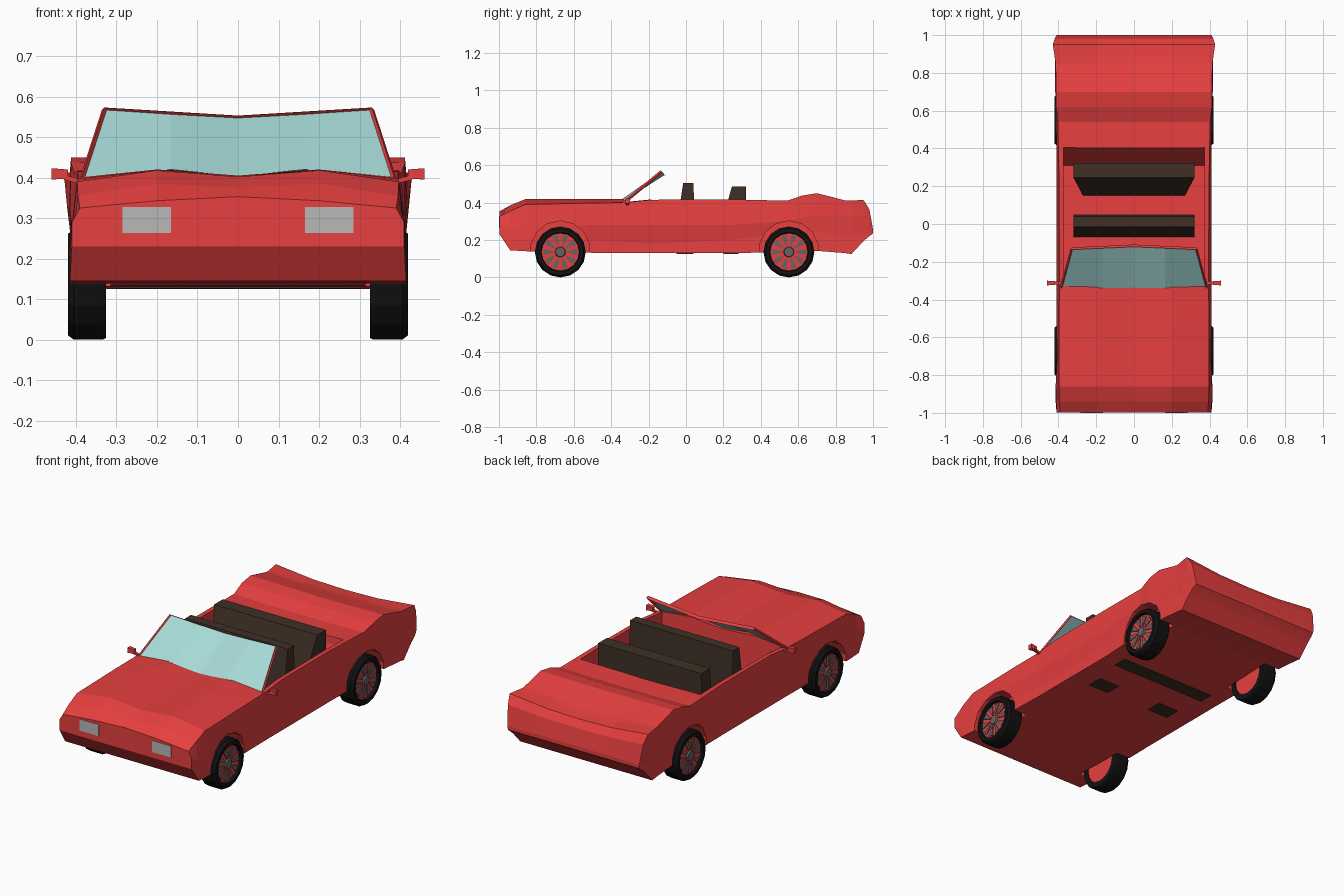
import bpy, bmesh
from math import sin, cos, pi

if "Cube" in bpy.data.objects:
    bpy.data.objects.remove(bpy.data.objects["Cube"])


def material(name, r, g, b):
    m = bpy.data.materials.new(name)
    m.diffuse_color = (r, g, b, 1)
    m.use_nodes = True
    m.node_tree.nodes["Principled BSDF"].inputs["Base Color"].default_value = m.diffuse_color
    return m


RED = material("red_paint", 0.8, 0.05, 0.05)
BLACK = material("tyre_black", 0.006, 0.006, 0.006)
BROWN = material("seat_brown", 0.05, 0.03, 0.02)
GLASS = material("glass", 0.38, 0.7, 0.68)
GREY = material("lamp_grey", 0.48, 0.48, 0.48)
STEEL = material("spoke_grey", 0.13, 0.13, 0.13)


def make(name, verts, faces, mat):
    me = bpy.data.meshes.new(name)
    me.from_pydata(verts, [], faces)
    bm = bmesh.new()
    bm.from_mesh(me)
    bmesh.ops.recalc_face_normals(bm, faces=bm.faces)
    bm.to_mesh(me)
    bm.free()
    me.materials.append(mat)
    ob = bpy.data.objects.new(name, me)
    bpy.context.collection.objects.link(ob)
    return ob


def loft(name, rings, mat, caps=True, closed=False):
    """Skin a list of equal-length closed rings."""
    n, k = len(rings[0]), len(rings)
    faces = []
    for i in range(k if closed else k - 1):
        a, b = i * n, (i + 1) % k * n
        faces += [(a + j, a + (j + 1) % n, b + (j + 1) % n, b + j) for j in range(n)]
    if caps and not closed:
        faces += [tuple(range(n)), tuple(range((k - 1) * n, k * n))]
    return make(name, [p for r in rings for p in r], faces, mat)


def prism(name, profile, x0, x1, mat):
    """Extrude a (y, z) profile across x."""
    return loft(name, [[(x, y, z) for y, z in profile] for x in (x0, x1)], mat)


def box(name, x0, x1, y0, y1, z0, z1, mat):
    return prism(name, [(y0, z0), (y1, z0), (y1, z1), (y0, z1)], x0, x1, mat)


def cut(ob, cutter):
    cutter.hide_render = True
    m = ob.modifiers.new("cut", 'BOOLEAN')
    m.operation, m.solver, m.object = 'DIFFERENCE', 'EXACT', cutter
    bpy.context.view_layer.objects.active = ob
    bpy.ops.object.modifier_apply(modifier=m.name)
    bpy.data.objects.remove(cutter)


# Body: y, underside z, lower side x/z, crease x/z, belt x/z, top z at x=0.2, top z at centre
stations = [
    (-0.997, .23, .41, .25, .41, .29, .39, .325, .343, .353),
    (-0.94, .145, .415, .20, .41, .26, .395, .355, .385, .375),
    (-0.86, .14, .415, .21, .41, .27, .397, .39, .418, .402),
    (-0.53, .132, .40, .20, .41, .28, .397, .397, .42, .405),
    (-0.33, .13, .395, .19, .41, .28, .395, .40, .42, .405),
    (-0.18, .13, .395, .18, .41, .28, .395, .415, .415, .41),
    (0.24, .13, .395, .20, .41, .28, .397, .417, .415, .41),
    (0.54, .135, .405, .24, .412, .30, .403, .41, .405, .405),
    (0.62, .14, .408, .24, .415, .32, .412, .437, .435, .432),
    (0.70, .142, .41, .24, .417, .33, .412, .45, .447, .445),
    (0.85, .13, .41, .22, .417, .33, .415, .412, .405, .40),
    (0.885, .125, .41, .21, .42, .33, .42, .412, .398, .392),
    (0.95, .195, .41, .23, .422, .33, .43, .413, .39, .385),
    (0.98, .22, .41, .24, .418, .30, .42, .365, .35, .348),
    (1.0, .235, .405, .24, .41, .247, .41, .255, .257, .257),
]
rings = []
for y, zb, xl, zl, xm, zm, xt, zt, zh, zc in stations:
    half = [(xl, zb), (xl, zl), (xm, zm), (xt, zt), (0.2, zh)]
    sec = half + [(0, zc)] + [(-x, z) for x, z in reversed(half)]
    rings.append([(x, y, z) for x, z in sec])
body = loft("body", rings, RED)

# Open cockpit with sloped rear wall
cut(body, prism("cockpit_cutter", [(-.33, .6), (-.31, .145), (.31, .145), (.40, .37), (.42, .6)],
                -.372, .372, RED))

# Wheel wells
AXLES = {"front": -0.672, "rear": 0.55}
for yc in AXLES.values():
    for s in (1, -1):
        prof = [(yc + .16 * cos(2 * pi * (i + .5) / 14), .142 + .16 * sin(2 * pi * (i + .5) / 14))
                for i in range(14)]
        cut(body, prism("well_cutter", prof, s * .315, s * .55, RED))


# Wheels: turned tyre, red rim disc, wedge spokes and hub
def circle(x, r, yc, n=16):
    return [(x, yc + r * cos(2 * pi * i / n), .136 + r * sin(2 * pi * i / n)) for i in range(n)]


def wheel(tag, s, yc):
    tyre = [(.326, .10), (.326, .132), (.335, .136), (.405, .136), (.42, .125), (.42, .105), (.405, .10)]
    loft(tag + "_tyre", [circle(s * x, r, yc) for x, r in tyre], BLACK, closed=True)
    loft(tag + "_rim", [circle(s * x, .104, yc) for x in (.33, .407)], RED)
    loft(tag + "_hub", [circle(s * x, r, yc, 10) for x, r in ((.405, .03), (.415, .025))], STEEL)
    verts, faces = [], []
    for i in range(10):
        a, b = 2 * pi * i / 10, len(verts)
        for x in (.404, .412):
            for r, d in ((.036, .1), (.092, .17), (.092, -.17), (.036, -.1)):
                verts.append((s * x, yc + r * cos(a + d), .136 + r * sin(a + d)))
        faces += [tuple(range(b, b + 4)), tuple(range(b + 4, b + 8))]
        faces += [(b + j, b + (j + 1) % 4, b + 4 + (j + 1) % 4, b + 4 + j) for j in range(4)]
    make(tag + "_spokes", verts, faces, STEEL)


for end, yc in AXLES.items():
    for side, s in (("right", 1), ("left", -1)):
        wheel(f"{end}_{side}_wheel", s, yc)

# Bench seats
prism("front_seat", [(-.07, .14), (-.015, .505), (.04, .505), (.05, .14)], -.32, .32, BROWN)
loft("rear_seat", [[(-w, y0, z), (w, y0, z), (.32, y1, z), (-.32, y1, z)]
                   for w, y0, y1, z in ((.27, .15, .32, .14), (.32, .245, .322, .485))], BROWN)
# Seat bases showing through the floor
box("rear_seat_base", -.30, .30, .20, .28, .126, .15, BROWN)
for s in (1, -1):
    box("front_seat_base", s * .14, s * .27, -.05, .04, .126, .15, BROWN)

# Windscreen: glass panel in a thin frame, dipped at the centre
low = [(-.385, -.335, .397), (-.165, -.34, .42), (0, -.34, .403), (.165, -.34, .42), (.385, -.335, .397)]
top = [(-.33, -.13, .567), (-.165, -.122, .556), (0, -.115, .547), (.165, -.122, .556), (.33, -.13, .567)]
make("windscreen_glass", low + top, [(i, i + 1, i + 6, i + 5) for i in range(4)], GLASS)


def bar(name, path, w, mat):
    """Square-section bar along a path, lying along the windscreen."""
    loft(name, [[(x - w, y, z), (x, y - w, z + w), (x + w, y, z), (x, y + w, z - w)] for x, y, z in path], mat)


bar("windscreen_left_pillar", [low[0], top[0]], .006, RED)
bar("windscreen_right_pillar", [low[4], top[4]], .006, RED)
bar("windscreen_top_rail", [top[0], top[2], top[4]], .006, RED)

# Door mirrors on short stems and headlights
for side, s in (("right", 1), ("left", -1)):
    loft(side + "_mirror", [[(s * x, -.325 + d, z0), (s * x, -.30 - d, z0), (s * x, -.30 - d, z1), (s * x, -.325 + d, z1)]
                            for x, d, z0, z1 in ((.42, .003, .398, .42), (.46, 0, .395, .423))], RED)
    loft(side + "_mirror_stem", [[(s * x, -.32, z), (s * x, -.305, z), (s * x, -.305, z + .012), (s * x, -.32, z + .012)]
                                 for x, z in ((.39, .385), (.43, .395))], RED)
    box(side + "_headlight", s * .165, s * .285, -1.0, -.98, .263, .327, GREY)
